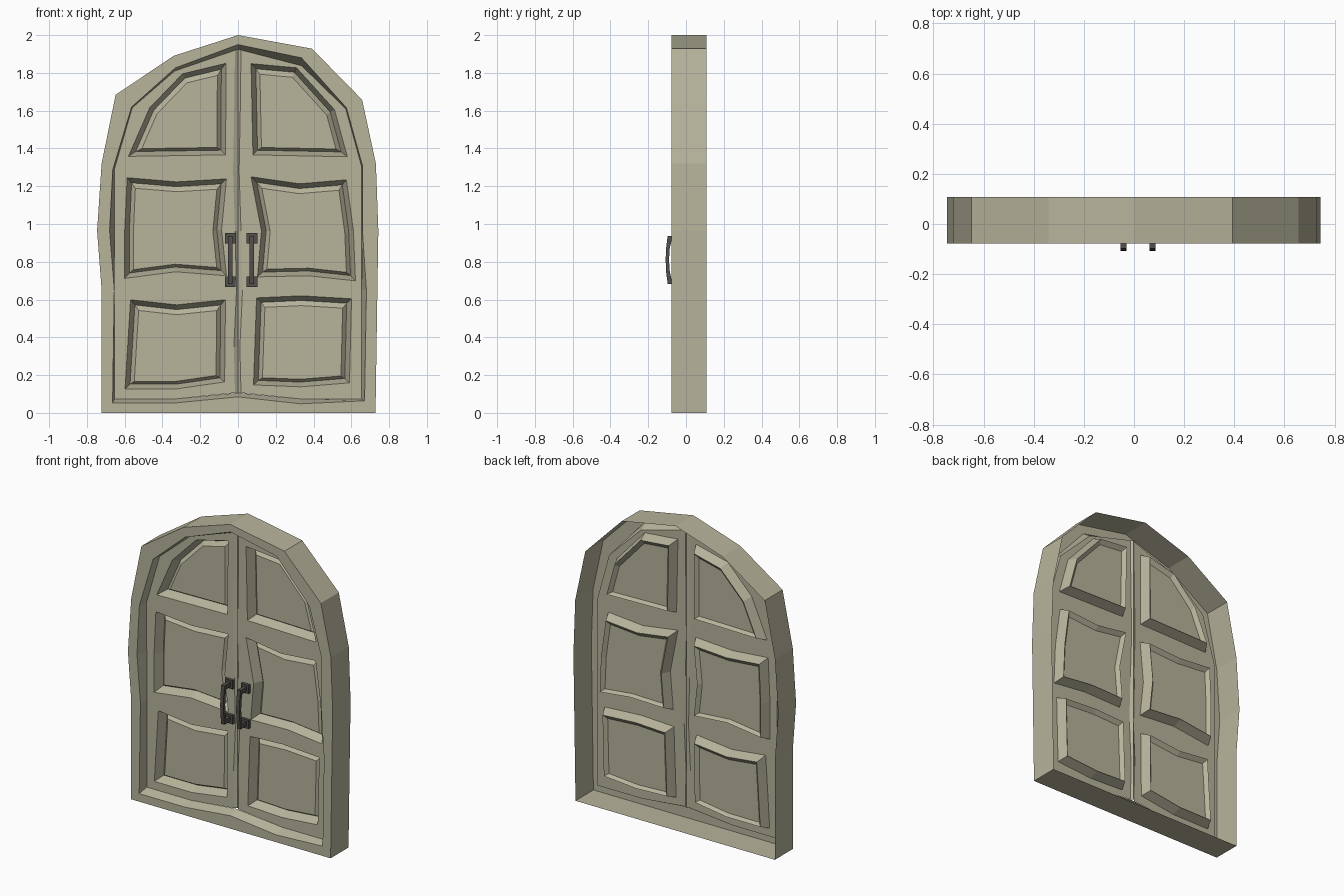
import bpy, bmesh
from mathutils import Vector

if "Cube" in bpy.data.objects:
    bpy.data.objects.remove(bpy.data.objects["Cube"])

FRONT, BACK = -0.078, 0.108               # frame depth
LEAF, GROOVE, FIELD = -0.015, 0.045, 0.022  # door sheet, panel groove, raised panel field


def material(name, rgb):
    m = bpy.data.materials.new(name)
    m.diffuse_color = (*rgb, 1)
    m.use_nodes = True
    m.node_tree.nodes["Principled BSDF"].inputs["Base Color"].default_value = m.diffuse_color
    return m


WOOD = material("pale wood", (0.475, 0.455, 0.33))
IRON = material("dark iron", (0.085, 0.077, 0.07))


def loop(bm, pts, y):
    return [bm.verts.new((x, y, z)) for x, z in pts]


def bridge(bm, a, b, closed=True):
    n = len(a)
    for i in range(n if closed else n - 1):
        j = (i + 1) % n
        bm.faces.new((a[i], a[j], b[j], b[i]))


def fill(bm, loops):
    """Flat sheet bounded by the first loop with the others as holes."""
    edges = []
    for vs in loops:
        for i, v in enumerate(vs):
            w = vs[(i + 1) % len(vs)]
            edges.append(bm.edges.get((v, w)) or bm.edges.new((v, w)))
    bmesh.ops.triangle_fill(bm, use_beauty=True, edges=edges, normal=(0, -1, 0))


def inset(pts, d):
    """Mitred inward offset of a closed outline."""
    p = [Vector(q) for q in pts]
    n = len(p)
    area = sum(p[i - 1].x * p[i].y - p[i].x * p[i - 1].y for i in range(n))
    s = 1 if area > 0 else -1
    out = []
    for i in range(n):
        e1 = (p[i] - p[i - 1]).normalized()
        e2 = (p[(i + 1) % n] - p[i]).normalized()
        n1, n2 = Vector((-e1.y, e1.x)) * s, Vector((-e2.y, e2.x)) * s
        out.append(tuple(p[i] + (n1 + n2) * d / (1 + n1.dot(n2))))
    return out


def finish(bm, name, mat, sheet=True):
    bmesh.ops.recalc_face_normals(bm, faces=bm.faces)
    if sheet and sum(f.normal.y * f.calc_area() for f in bm.faces) > 0:
        bmesh.ops.reverse_faces(bm, faces=bm.faces)
    me = bpy.data.meshes.new(name)
    bm.to_mesh(me)
    bm.free()
    me.materials.append(mat)
    ob = bpy.data.objects.new(name, me)
    bpy.context.collection.objects.link(ob)
    return ob


# Outlines as (x, z)
outer = [(-.722, 0), (-.722, .65), (-.746, .965), (-.722, 1.32), (-.648, 1.684),
         (-.341, 1.89), (0, 2), (.392, 1.928), (.657, 1.658), (.73, 1.32),
         (.743, .965), (.738, .65), (.728, 0)]
opening = [(-.664, .053), (-.655, .65), (-.68, .964), (-.663, 1.287), (-.563, 1.62),
           (-.331, 1.827), (0, 1.95), (.336, 1.88), (.574, 1.615), (.659, 1.308),
           (.659, .964), (.68, .65), (.67, .064), (.331, .048), (0, .085), (-.331, .053)]
leaf_edge = [(-.653, .074), (-.653, .65), (-.653, .964), (-.655, 1.287), (-.56, 1.615),
             (-.335, 1.81), (0, 1.925), (.336, 1.838), (.57, 1.61), (.655, 1.3),
             (.655, .964), (.655, .65), (.655, .074), (.331, .074), (0, .106), (-.331, .074)]
seam = [(0, 1.925), (-.004, 1.6), (-.01, 1.28), (0, .964), (.008, .65), (-.006, .35), (0, .106)]
panels = {
    "left": [
        [(-.58, 1.358), (-.468, 1.615), (-.294, 1.795), (-.063, 1.851), (-.066, 1.366)],
        [(-.587, 1.245), (-.325, 1.223), (-.061, 1.239), (-.087, .969), (-.061, .726),
         (-.331, .747), (-.6, .712), (-.6, .964)],
        [(-.569, .599), (-.325, .572), (-.066, .599), (-.071, .164), (-.325, .127), (-.598, .127)]],
    "right": [
        [(.069, 1.849), (.31, 1.827), (.511, 1.605), (.579, 1.356), (.079, 1.366)],
        [(.069, 1.25), (.325, 1.213), (.574, 1.234), (.611, .964), (.622, .699),
         (.373, .726), (.103, .72), (.124, .964)],
        [(.098, .609), (.336, .62), (.601, .604), (.59, .159), (.331, .138), (.082, .148)]]}

# Frame: front ring, outer wall (open at the back) and slope into the doors
bm = bmesh.new()
rim, hole = loop(bm, outer, FRONT), loop(bm, opening, FRONT)
bridge(bm, rim, loop(bm, outer, BACK))
bridge(bm, hole, loop(bm, leaf_edge, LEAF))
fill(bm, [rim, hole])
finish(bm, "door_frame", WOOD)

# Two door leaves with sunken, raised-field panels and half of the centre groove each
for side, sign in (("left", -1), ("right", 1)):
    border = leaf_edge[15:] + leaf_edge[:6] if sign < 0 else leaf_edge[13:6:-1]
    shifted = [(x + sign * .016, z) for x, z in seam]
    bm = bmesh.new()
    edge = loop(bm, shifted, LEAF)
    loops = [edge + loop(bm, border, LEAF)]
    centre = [(0, z) for x, z in seam]
    bridge(bm, edge, loop(bm, centre, LEAF + .012), closed=False)
    for pts in panels[side]:
        top = loop(bm, pts, LEAF)
        groove = loop(bm, inset(pts, .025), GROOVE)
        field = loop(bm, [(x, z - .006) for x, z in inset(pts, .046)], FIELD)
        bridge(bm, top, groove)
        bridge(bm, groove, field)
        bm.faces.new(field)
        loops.append(top)
    fill(bm, loops)
    finish(bm, side + "_door_leaf", WOOD)

# Handles: bowed C-shaped bar on two square plates
bar = [(-.025, .937), (-.097, .937), (-.105, .875), (-.108, .81), (-.105, .745),
       (-.097, .682), (-.025, .682), (-.025, .71), (-.078, .71), (-.086, .75),
       (-.09, .81), (-.086, .87), (-.078, .908), (-.025, .908)]
for side, cx in (("left", -.042), ("right", .074)):
    bm = bmesh.new()
    a, b = ([bm.verts.new((cx + h, y, z)) for y, z in bar] for h in (-.012, .012))
    bridge(bm, a, b)
    bm.faces.new(a)
    bm.faces.new(b)
    for cz in (.924, .694):
        vs = bmesh.ops.create_cube(bm, size=1)["verts"]
        bmesh.ops.scale(bm, vec=(.056, .02, .056), verts=vs)
        bmesh.ops.translate(bm, vec=(cx, LEAF - .0115, cz), verts=vs)
    finish(bm, side + "_handle", IRON, sheet=False)
